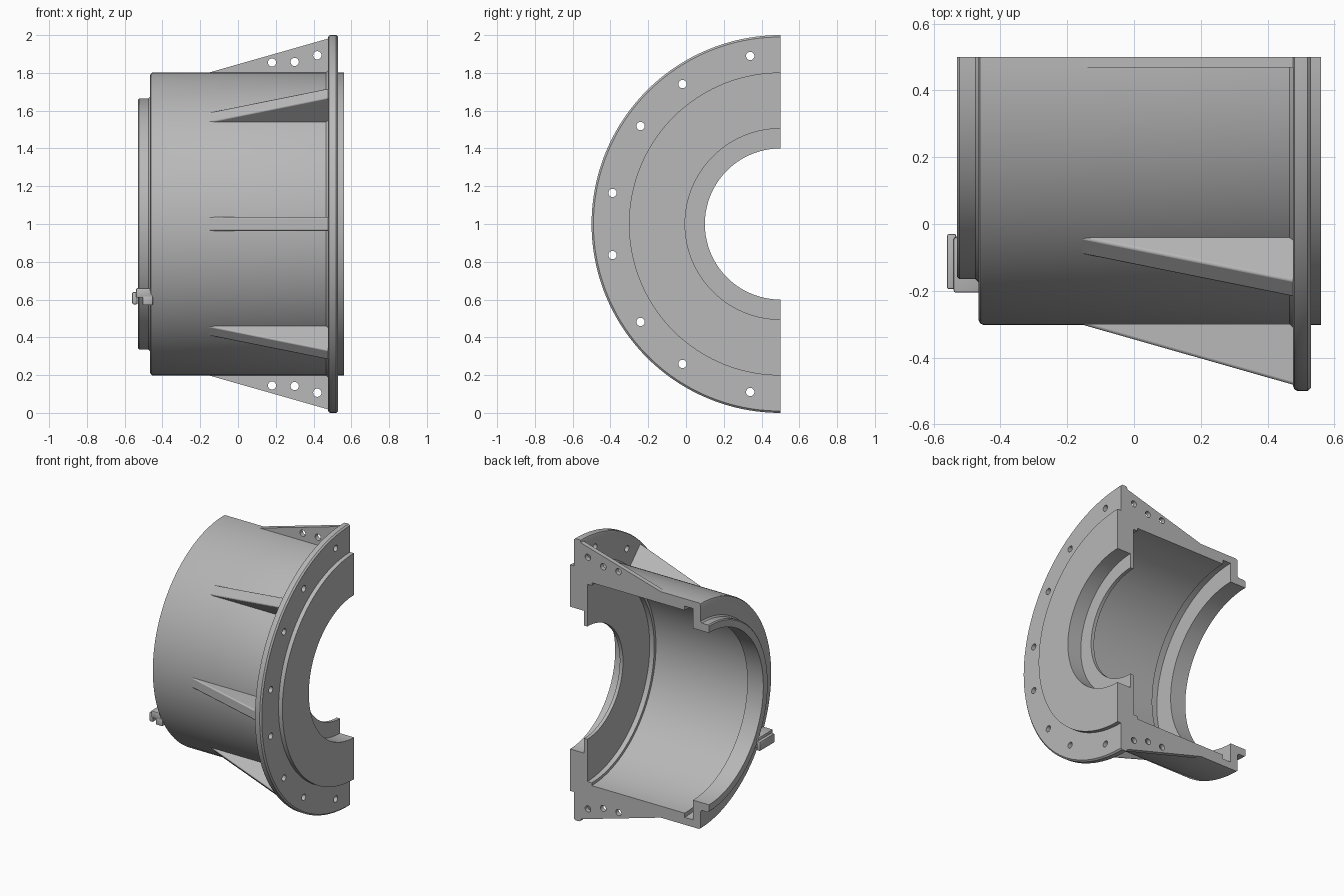
import bpy, bmesh, math
from mathutils import Matrix, Vector

cube = bpy.data.objects.get("Cube")
if cube:
    bpy.data.objects.remove(cube, do_unlink=True)

AXIS = Vector((0, 0.5, 1))      # the housing turns about a line along x
HOLE_R = 0.022

grey = bpy.data.materials.new("cast_grey")
grey.use_nodes = True
grey.diffuse_color = (0.48, 0.48, 0.48, 1)
grey.node_tree.nodes["Principled BSDF"].inputs["Base Color"].default_value = grey.diffuse_color


def make_object(name, bm):
    bmesh.ops.recalc_face_normals(bm, faces=bm.faces)
    mesh = bpy.data.meshes.new(name)
    bm.to_mesh(mesh)
    bm.free()
    mesh.materials.append(grey)
    obj = bpy.data.objects.new(name, mesh)
    bpy.context.collection.objects.link(obj)
    return obj


def activate(obj):
    bpy.ops.object.select_all(action='DESELECT')
    obj.select_set(True)
    bpy.context.view_layer.objects.active = obj


def smooth(obj):
    activate(obj)
    bpy.ops.object.shade_smooth_by_angle(angle=math.radians(30))


def radial(x, r, angle):
    """Point at radius r; angle 0 faces the front, 90 degrees faces up."""
    return AXIS + Vector((x, -r * math.cos(angle), r * math.sin(angle)))


def half_revolve(name, profile, steps=96):
    bm = bmesh.new()
    rings = [[bm.verts.new(radial(x, r, math.pi * (i / steps - 0.5))) for x, r in profile]
             for i in range(steps + 1)]
    n = len(profile)
    for a, b in zip(rings, rings[1:]):
        for j in range(n):
            k = (j + 1) % n
            bm.faces.new((a[j], a[k], b[k], b[j]))
    bm.faces.new(rings[0])
    bm.faces.new(rings[-1])
    return make_object(name, bm)


def rib(name, angle, low, high):
    """Triangular stiffener, spanning low..high across its thickness."""
    outline = [(-0.17, 0.797), (0.49, 0.985), (0.49, 0.76), (-0.17, 0.76)]
    bm = bmesh.new()
    side = Vector((0, math.sin(angle), math.cos(angle)))
    base = bm.faces.new([bm.verts.new(radial(x, r, angle) + side * low) for x, r in outline])
    top = bmesh.ops.extrude_face_region(bm, geom=[base])
    bmesh.ops.translate(bm, vec=side * (high - low),
                        verts=[v for v in top["geom"] if isinstance(v, bmesh.types.BMVert)])
    return make_object(name, bm)


def drill(obj, places, axis):
    """Cut round holes through obj at the given places."""
    bm = bmesh.new()
    turn = Matrix.Rotation(math.pi / 2, 4, 'Y' if axis == 'X' else 'X')
    for p in places:
        bmesh.ops.create_cone(bm, cap_ends=True, segments=24, radius1=HOLE_R, radius2=HOLE_R,
                              depth=0.12, matrix=Matrix.Translation(p) @ turn)
    cutter = make_object("hole_cutter", bm)
    cutter.hide_render = True
    mod = obj.modifiers.new("holes", 'BOOLEAN')
    mod.object = cutter
    mod.operation = 'DIFFERENCE'
    mod.solver = 'EXACT'
    activate(obj)
    bpy.ops.object.modifier_apply(modifier=mod.name)
    bpy.data.objects.remove(cutter, do_unlink=True)


def box(name, low, high, bevel=0.006):
    low, high = Vector(low), Vector(high)
    bm = bmesh.new()
    bmesh.ops.create_cube(bm, size=1)
    for v in bm.verts:
        v.co = (low + high) / 2 + Vector(c * d for c, d in zip(v.co, high - low))
    bmesh.ops.bevel(bm, geom=bm.edges[:], offset=bevel, segments=2, affect='EDGES', profile=0.5)
    smooth(make_object(name, bm))


# Housing shell: outside from the spigot to the flange, then back along the inside
shell = [
    (-0.53, 0.61), (-0.53, 0.658), (-0.523, 0.665), (-0.475, 0.665), (-0.465, 0.675),
    (-0.465, 0.788), (-0.461, 0.797), (-0.452, 0.802),
    (0.466, 0.802), (0.476, 0.812), (0.476, 0.985), (0.481, 0.996), (0.49, 1.0),
    (0.52, 1.0), (0.53, 0.99), (0.53, 0.802), (0.56, 0.802),
    (0.56, 0.505), (0.45, 0.505), (0.45, 0.40), (0.425, 0.40),
    (0.425, 0.70), (0.39, 0.70), (0.39, 0.72),
    (-0.34, 0.72), (-0.34, 0.75), (-0.405, 0.75), (-0.405, 0.61),
]
housing = half_revolve("housing_shell", shell)
bolt_angles = [math.radians(s * a) for a in (10.5, 35, 55, 79.8) for s in (-1, 1)]
drill(housing, [radial(0.5, 0.904, a) for a in bolt_angles], 'X')
smooth(housing)

# Stiffening ribs behind the flange
for label, deg in (("lower", -45), ("middle", 0), ("upper", 45)):
    stiffener = rib(label + "_rib", math.radians(deg), -0.036, 0.036)
    mod = stiffener.modifiers.new("soft_edges", 'BEVEL')
    mod.width = 0.008
    mod.segments = 2
    smooth(stiffener)

# Drilled joint plates along the split plane
for label, s in (("upper", 1), ("lower", -1)):
    angle = s * math.pi / 2
    plate = rib(label + "_joint_plate", angle, *sorted((0, -0.032 * s)))
    places = [Vector((x, 0.485, 1 + s * r)) for x, r in ((0.18, 0.855), (0.30, 0.858), (0.42, 0.893))]
    drill(plate, places, 'Y')
    smooth(plate)

# Small locking bracket on the spigot end
box("bracket_arm", (-0.54, -0.205, 0.61), (-0.45, -0.04, 0.66))
box("bracket_foot", (-0.505, -0.205, 0.57), (-0.45, -0.04, 0.62))
box("bracket_hook", (-0.56, -0.195, 0.575), (-0.532, -0.03, 0.64))
